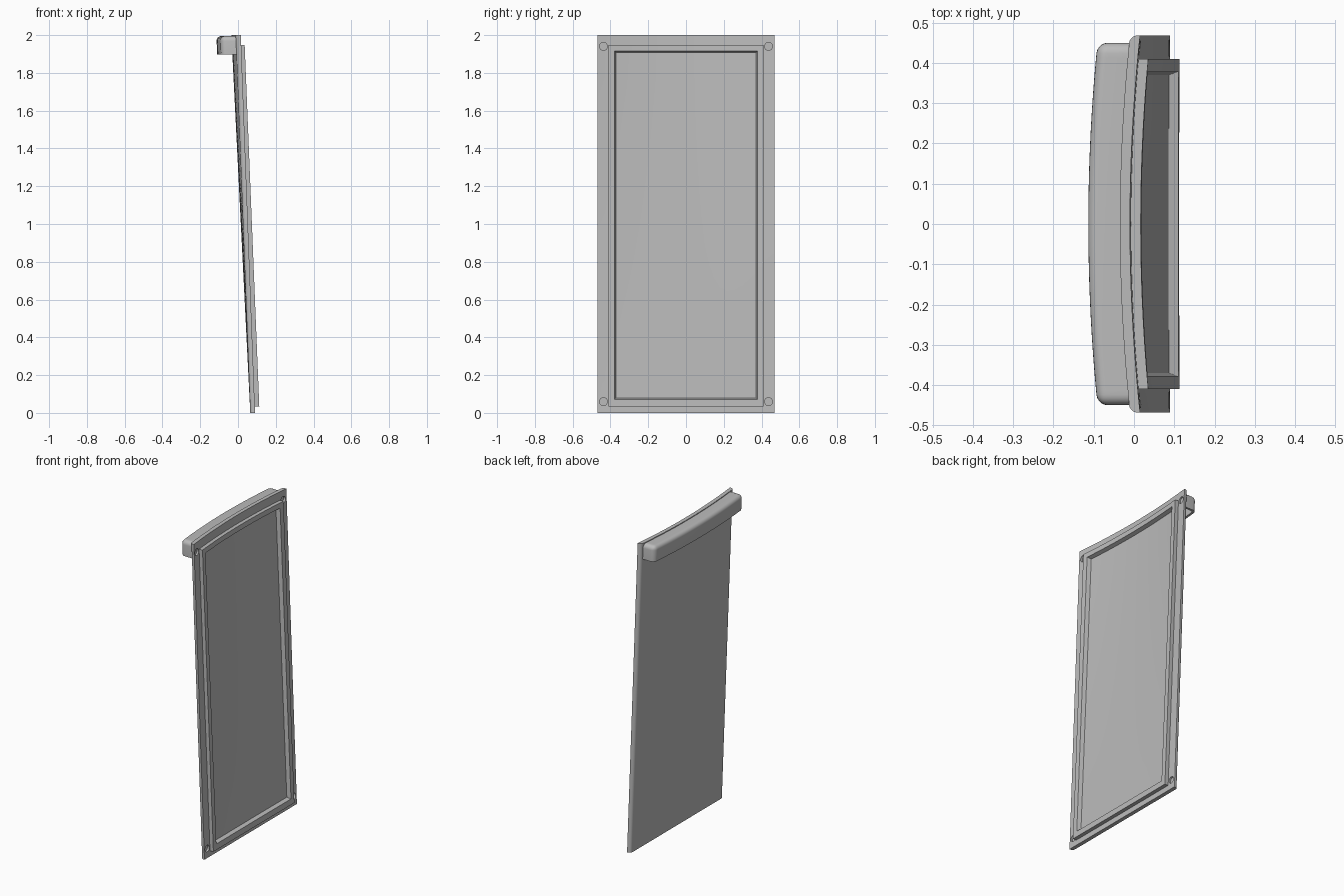
import bpy, bmesh, math
from mathutils import Matrix

if "Cube" in bpy.data.objects:
    bpy.data.objects.remove(bpy.data.objects["Cube"])

HALF = 0.468      # half the panel width
THICK = 0.025     # panel thickness

grey = bpy.data.materials.new("light grey")
grey.use_nodes = True
grey.diffuse_color = (0.5, 0.5, 0.5, 1)
grey.node_tree.nodes["Principled BSDF"].inputs["Base Color"].default_value = (0.5, 0.5, 0.5, 1)


def front_x(y, z):
    """Leaning front surface: straight at the bottom, bowed at the top."""
    return 0.09 - 0.0375 * z - 0.0125 * z * (1 - (y / HALF) ** 2)


def steps(a, b, n):
    return [a + (b - a) * i / n for i in range(n + 1)]


def slab(ys, zs, back, front, keep=lambda y, z: True):
    """Block on a y-z grid, with x as depth from the front surface."""
    bm = bmesh.new()
    rows = [[bm.verts.new((back, y, z)) for z in zs] for y in ys]
    for i in range(len(ys) - 1):
        for j in range(len(zs) - 1):
            if keep((ys[i] + ys[i + 1]) / 2, (zs[j] + zs[j + 1]) / 2):
                bm.faces.new((rows[i][j], rows[i + 1][j], rows[i + 1][j + 1], rows[i][j + 1]))
    bmesh.ops.delete(bm, geom=[v for v in bm.verts if not v.link_faces], context='VERTS')
    new = bmesh.ops.extrude_face_region(bm, geom=bm.faces[:], use_keep_orig=True)["geom"]
    for v in new:
        if isinstance(v, bmesh.types.BMVert):
            v.co.x = front
    bmesh.ops.recalc_face_normals(bm, faces=bm.faces[:])
    return bm


def round_edges(bm, rule, radius):
    edges = [e for e in bm.edges if rule(e.verts[0].co, e.verts[1].co)]
    bmesh.ops.bevel(bm, geom=edges, offset=radius, segments=5, profile=0.5, affect='EDGES')


def finish(name, bm):
    """Lay the part on the bowed surface and make the object."""
    for v in bm.verts:
        v.co.x += front_x(v.co.y, v.co.z)
    bmesh.ops.recalc_face_normals(bm, faces=bm.faces[:])
    mesh = bpy.data.meshes.new(name)
    bm.to_mesh(mesh)
    bm.free()
    obj = bpy.data.objects.new(name, mesh)
    bpy.context.collection.objects.link(obj)
    mesh.materials.append(grey)
    return obj


def smooth(obj):
    bpy.ops.object.select_all(action='DESELECT')
    obj.select_set(True)
    bpy.context.view_layer.objects.active = obj
    bpy.ops.object.shade_smooth_by_angle(angle=math.radians(30))


def near(a, b):
    return abs(a - b) < 1e-4


# Panel with rounded rear side edges
bm = slab(steps(-HALF, HALF, 24), steps(0, 2, 8), -THICK, 0)
round_edges(bm, lambda a, b: near(a.x, -THICK) and near(b.x, -THICK)
            and near(abs(a.y), HALF) and near(a.y, b.y), 0.018)
panel = finish("door_panel", bm)

# Blind screw holes in the four corners
bm = bmesh.new()
for y in (-0.437, 0.437):
    for z in (0.06, 1.94):
        place = Matrix.Translation((front_x(y, z) + 0.008, y, z)) @ Matrix.Rotation(math.pi / 2, 4, 'Y')
        bmesh.ops.create_cone(bm, cap_ends=True, segments=24, radius1=0.021,
                              radius2=0.021, depth=0.04, matrix=place)
mesh = bpy.data.meshes.new("hole_cutter")
bm.to_mesh(mesh)
bm.free()
cutter = bpy.data.objects.new("hole_cutter", mesh)
cutter.hide_render = True
bpy.context.collection.objects.link(cutter)
cut = panel.modifiers.new("holes", 'BOOLEAN')
cut.operation = 'DIFFERENCE'
cut.solver = 'EXACT'
cut.object = cutter
bpy.context.view_layer.objects.active = panel
bpy.ops.object.modifier_apply(modifier="holes")
bpy.data.objects.remove(cutter)
smooth(panel)

# Raised rim whose inner wall flares towards the floor
OUT, IN, LOW, HIGH = 0.41, 0.378, 0.072, 1.915
ys = [-OUT] + steps(-IN, IN, 20) + [OUT]
zs = [0.035] + steps(LOW, HIGH, 8) + [1.947]
bm = slab(ys, zs, -0.004, 0.024, lambda y, z: abs(y) > IN or z < LOW or z > HIGH)
for v in bm.verts:
    if v.co.x < 0 and abs(v.co.y) < IN + 1e-4 and LOW - 1e-4 < v.co.z < HIGH + 1e-4:
        if near(abs(v.co.y), IN):
            v.co.y -= math.copysign(0.009, v.co.y)
        if near(v.co.z, LOW):
            v.co.z += 0.009
        if near(v.co.z, HIGH):
            v.co.z -= 0.009
smooth(finish("raised_rim", bm))

# Hollow pull handle along the top of the back, open underneath
END, BACK, TOP, BASE = 0.45, -0.105, 1.995, 1.897
bm = slab(steps(-END, END, 24), [BASE, TOP], BACK, -0.02)


def outer_edge(a, b):
    """Edges shared by two of the back, top and end faces."""
    on_back = near(a.x, BACK) and near(b.x, BACK)
    on_top = near(a.z, TOP) and near(b.z, TOP)
    on_end = near(abs(a.y), END) and near(a.y, b.y)
    return on_back + on_top + on_end >= 2


round_edges(bm, outer_edge, 0.026)
bm.normal_update()
bmesh.ops.delete(bm, geom=[f for f in bm.faces if f.normal.z < -0.9 or f.normal.x > 0.9],
                 context='FACES')
handle = finish("pull_handle", bm)
wall = handle.modifiers.new("wall", 'SOLIDIFY')
wall.thickness = 0.014
wall.offset = -1
bpy.context.view_layer.objects.active = handle
bpy.ops.object.modifier_apply(modifier="wall")
smooth(handle)
